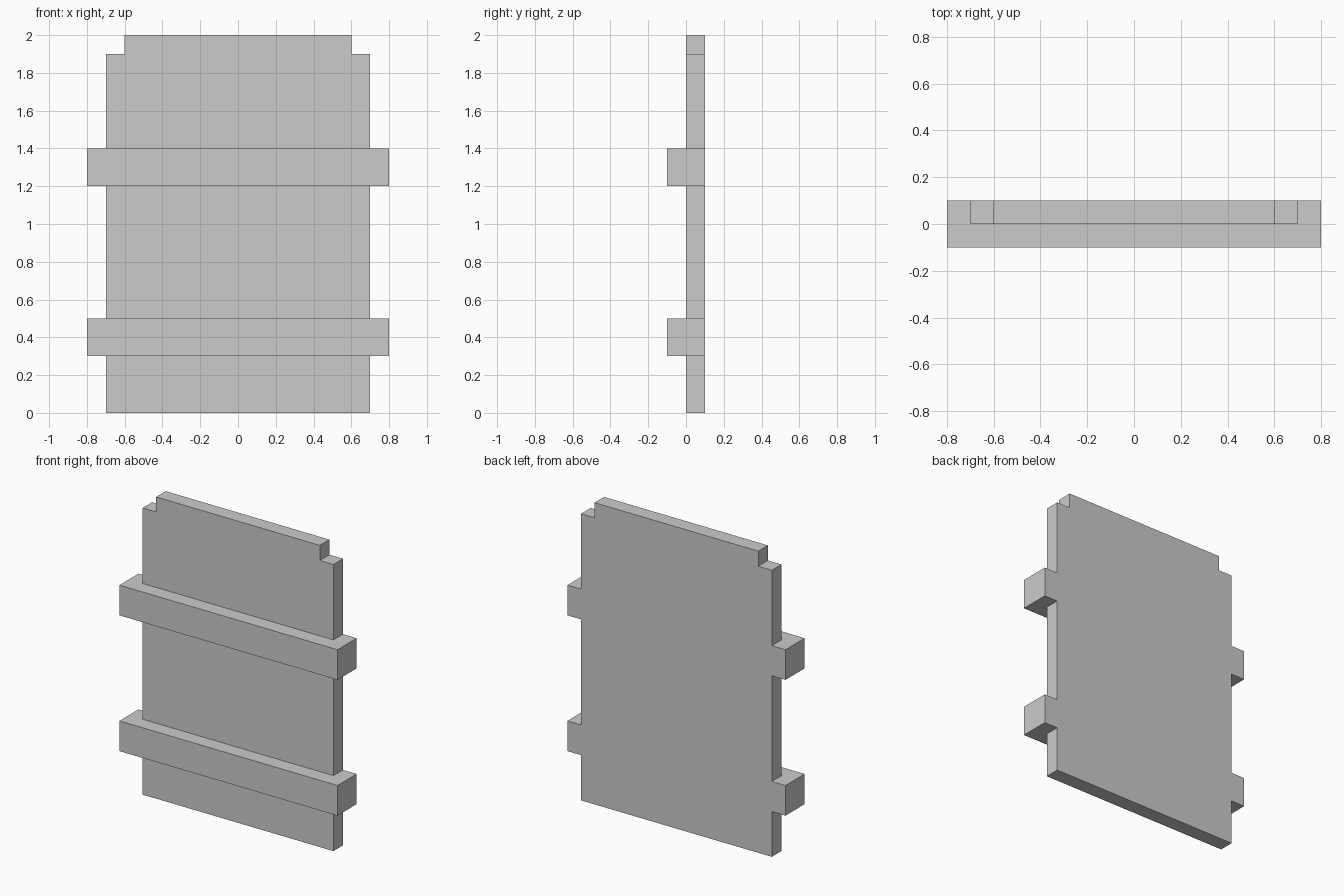
import bpy, bmesh
from math import radians

if "Cube" in bpy.data.objects:
    bpy.data.objects.remove(bpy.data.objects["Cube"])


def extruded(name, outline, y0, y1):
    """Extrude an (x, z) outline along y into a solid."""
    bm = bmesh.new()
    face = bm.faces.new([bm.verts.new((x, y0, z)) for x, z in outline])
    ext = bmesh.ops.extrude_face_region(bm, geom=[face])
    verts = [v for v in ext["geom"] if isinstance(v, bmesh.types.BMVert)]
    bmesh.ops.translate(bm, verts=verts, vec=(0, y1 - y0, 0))
    bmesh.ops.recalc_face_normals(bm, faces=bm.faces[:])
    mesh = bpy.data.meshes.new(name)
    bm.to_mesh(mesh)
    bm.free()
    obj = bpy.data.objects.new(name, mesh)
    bpy.context.collection.objects.link(obj)
    return obj


# Door panel with notched top corners
half = [(0.7, 0), (0.7, 1.9), (0.6, 1.9), (0.6, 2.0)]
panel = extruded("door_panel", half + [(-x, z) for x, z in reversed(half)], 0, 0.1)

# Two cross bars, flush with the back of the panel, fused into it
for z0 in (0.3, 1.2):
    z1 = z0 + 0.2
    bar = extruded("cross_bar", [(-0.8, z0), (0.8, z0), (0.8, z1), (-0.8, z1)], -0.1, 0.1)
    mod = panel.modifiers.new("fuse_bar", 'BOOLEAN')
    mod.operation = 'UNION'
    mod.solver = 'EXACT'
    mod.object = bar
    bpy.context.view_layer.objects.active = panel
    bpy.ops.object.modifier_apply(modifier=mod.name)
    bpy.data.objects.remove(bar)

# Merge the flush faces into single flat surfaces
bm = bmesh.new()
bm.from_mesh(panel.data)
bmesh.ops.dissolve_limit(bm, angle_limit=radians(1), verts=bm.verts[:], edges=bm.edges[:])
bm.to_mesh(panel.data)
bm.free()
